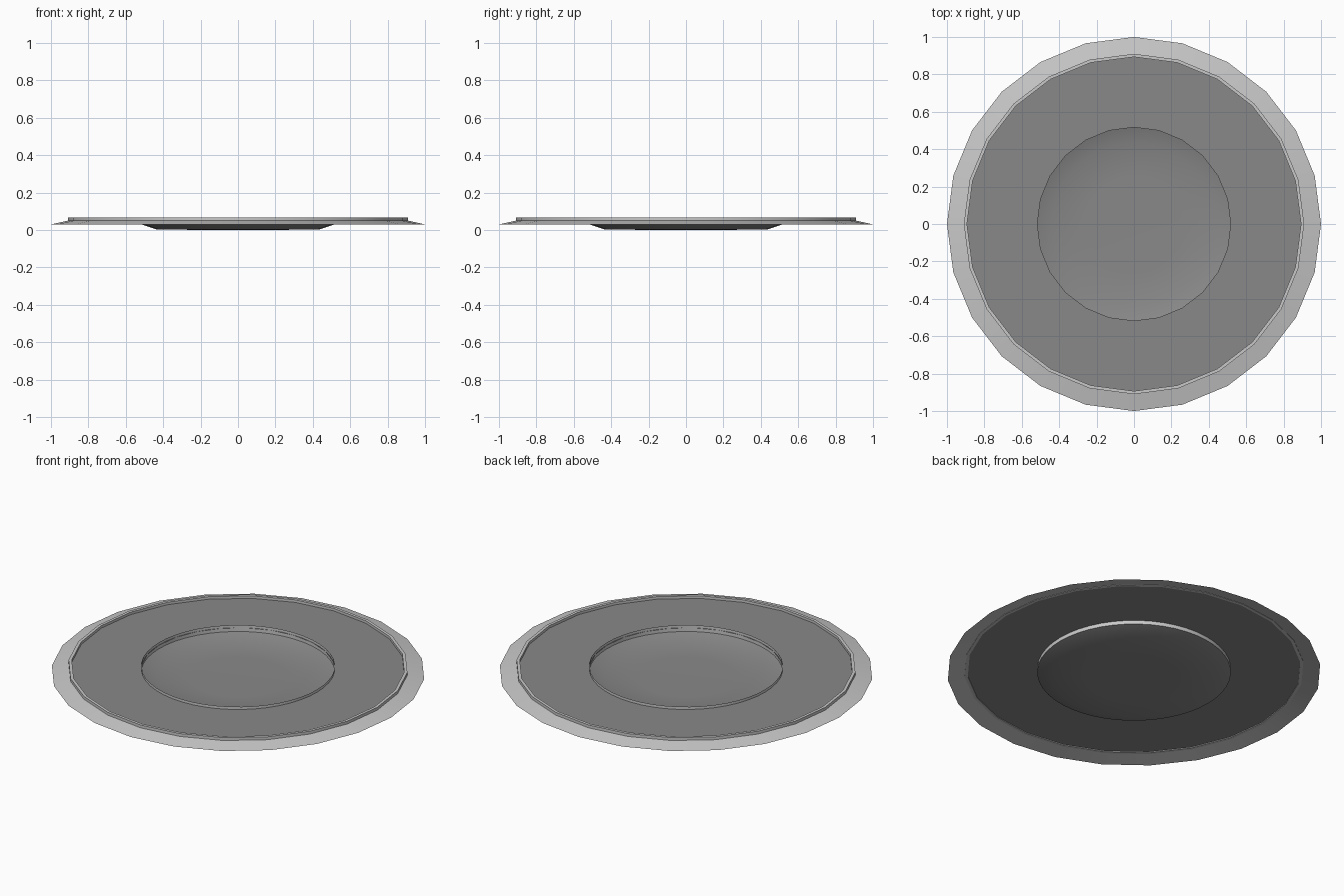
import bpy, bmesh, math

if "Cube" in bpy.data.objects:
    bpy.data.objects.remove(bpy.data.objects["Cube"])


def make_material(name, value):
    mat = bpy.data.materials.new(name)
    colour = (value, value, value, 1)
    mat.use_nodes = True
    mat.diffuse_color = colour
    bsdf = mat.node_tree.nodes["Principled BSDF"]
    bsdf.inputs["Base Color"].default_value = colour
    return mat


light_grey = make_material("light grey", 0.58)
dark_grey = make_material("dark grey", 0.25)


def lathe(name, profile, sides, mat, closed=False):
    """Spin a (radius, height) profile around z."""
    bm = bmesh.new()
    rings = []
    for r, z in profile:
        if r == 0:
            rings.append([bm.verts.new((0, 0, z))] * sides)
            continue
        angles = [math.tau * i / sides for i in range(sides)]
        rings.append([bm.verts.new((r * math.cos(a), r * math.sin(a), z)) for a in angles])
    pairs = list(zip(rings, rings[1:]))
    if closed:
        pairs.append((rings[-1], rings[0]))
    for a, b in pairs:
        for i in range(sides):
            j = (i + 1) % sides
            corners = dict.fromkeys((a[i], a[j], b[j], b[i]))
            bm.faces.new(list(corners))
    mesh = bpy.data.meshes.new(name)
    bm.to_mesh(mesh)
    bm.free()
    mesh.materials.append(mat)
    obj = bpy.data.objects.new(name, mesh)
    bpy.context.collection.objects.link(obj)
    bpy.ops.object.select_all(action="DESELECT")
    obj.select_set(True)
    bpy.context.view_layer.objects.active = obj
    bpy.ops.object.shade_smooth_by_angle(angle=math.radians(30))
    return obj


# Faceted outer parts: sloping flange, raised rim and flat plate
lathe("outer_flange", [(1, 0.03), (0.91, 0.05)], 24, light_grey)
lathe("raised_rim", [(0.91, 0.048), (0.91, 0.067), (0.893, 0.067), (0.893, 0.048)],
      24, light_grey, closed=True)
lathe("flat_plate", [(0.893, 0.052), (0.517, 0.052)], 24, dark_grey)

# Rounder centre: thin collar and shallow bowl hanging below it
lathe("centre_collar", [(0.518, 0.03), (0.518, 0.068)], 48, light_grey)
lathe("centre_bowl", [(0.518, 0.03), (0.435, 0.003), (0.25, 0.001), (0, 0)], 48, dark_grey)
